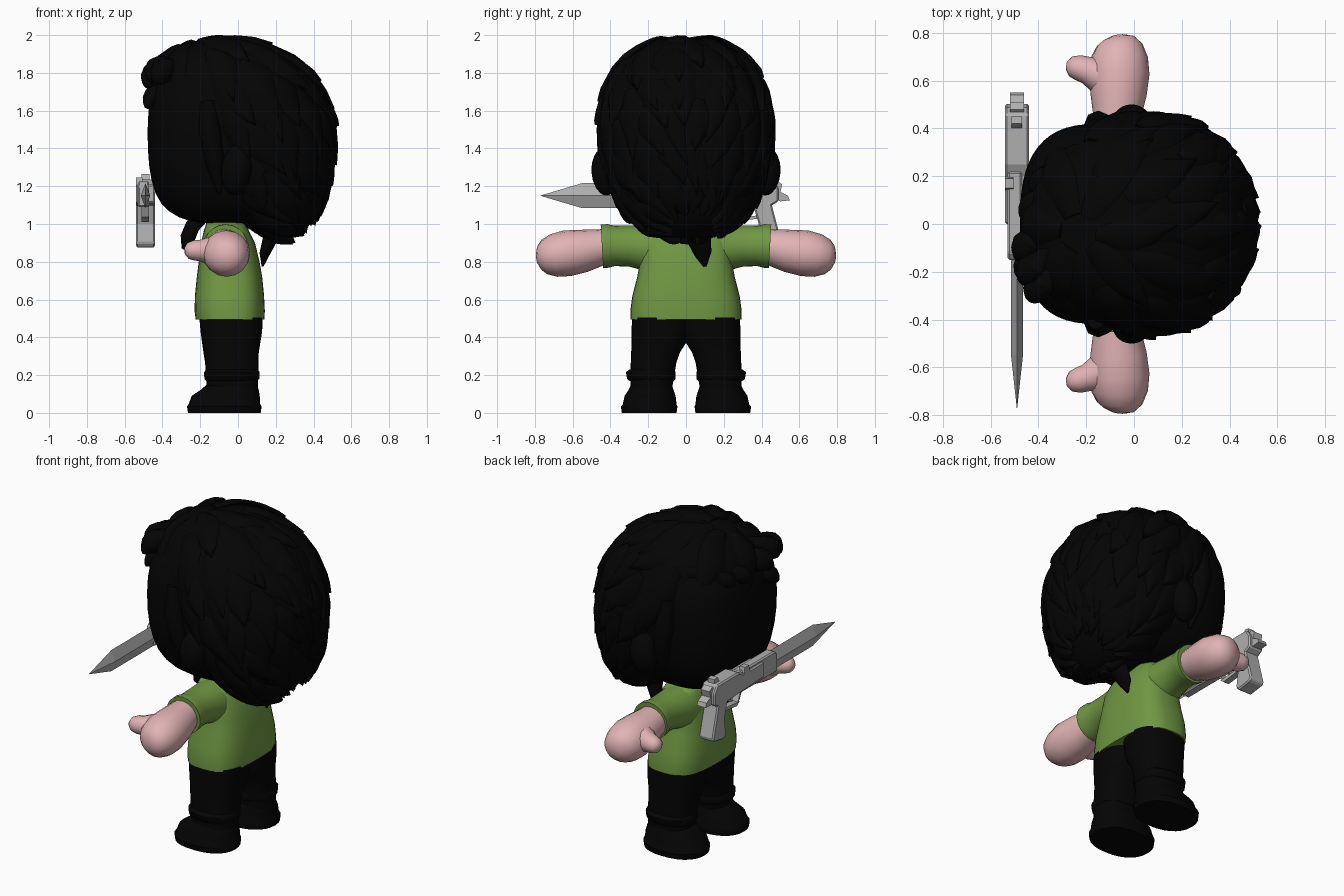
import bpy, bmesh, math, random
from mathutils import Vector
from mathutils.bvhtree import BVHTree

if "Cube" in bpy.data.objects:
    bpy.data.objects.remove(bpy.data.objects["Cube"])

random.seed(4)


def material(name, rgb):
    m = bpy.data.materials.new(name)
    m.diffuse_color = (*rgb, 1)
    m.use_nodes = True
    m.node_tree.nodes["Principled BSDF"].inputs["Base Color"].default_value = m.diffuse_color
    return m


BLACK = material("soft black", (0.0012, 0.0012, 0.0012))
GREEN = material("leaf green", (0.16, 0.31, 0.055))
SKIN = material("pink skin", (0.76, 0.45, 0.46))
GREY = material("steel grey", (0.43, 0.43, 0.43))


def finish(name, bm, mat, smooth=True, subsurf=0):
    bmesh.ops.recalc_face_normals(bm, faces=bm.faces)
    me = bpy.data.meshes.new(name)
    bm.to_mesh(me)
    bm.free()
    me.materials.append(mat)
    if smooth:
        me.shade_smooth()
        me.set_sharp_from_angle(angle=math.radians(50))
    ob = bpy.data.objects.new(name, me)
    bpy.context.collection.objects.link(ob)
    if subsurf:
        ob.modifiers.new("round", "SUBSURF").levels = subsurf
        ob.modifiers["round"].render_levels = subsurf
    return ob


def add_loft(bm, rings):
    """Skin a list of equal rings and cap both ends."""
    vs = [[bm.verts.new(p) for p in r] for r in rings]
    n = len(vs[0])
    for a, b in zip(vs, vs[1:]):
        for i in range(n):
            bm.faces.new((a[i], a[(i + 1) % n], b[(i + 1) % n], b[i]))
    bm.faces.new(vs[0][::-1])
    bm.faces.new(vs[-1])


def slices(name, rows, mat, sides=28, power=2.3, subsurf=0):
    """Loft of horizontal rounded slices: z, x0, x1, y0, y1."""
    rings = []
    for z, x0, x1, y0, y1 in rows:
        ring = []
        for i in range(sides):
            a = math.tau * i / sides
            c, s = math.cos(a), math.sin(a)
            ex = math.copysign(abs(c) ** (2 / power), c)
            ey = math.copysign(abs(s) ** (2 / power), s)
            ring.append(((x0 + x1) / 2 + ex * (x1 - x0) / 2,
                         (y0 + y1) / 2 + ey * (y1 - y0) / 2, z))
        rings.append(ring)
    bm = bmesh.new()
    add_loft(bm, rings)
    return finish(name, bm, mat, subsurf=subsurf)


def tube(name, path, mat, sides=16, flat=1.0, subsurf=0):
    """Round limb or lock along (x, y, z, radius) points."""
    pts = [Vector(p[:3]) for p in path]
    rings = []
    for i, p in enumerate(pts):
        t = (pts[min(i + 1, len(pts) - 1)] - pts[max(i - 1, 0)]).normalized()
        ref = Vector((1, 0, 0)) if abs(t.x) < 0.8 else Vector((0, 0, 1))
        u = (ref - t * ref.dot(t)).normalized()
        v = t.cross(u)
        r = path[i][3]
        rings.append([p + u * r * flat * math.cos(math.tau * k / sides)
                      + v * r * math.sin(math.tau * k / sides) for k in range(sides)])
    bm = bmesh.new()
    add_loft(bm, rings)
    return finish(name, bm, mat, subsurf=subsurf)


def plate(name, profile, x0, x1, bevel=0.008):
    """Flat-faced metal part cut from a (y, z) outline."""
    bm = bmesh.new()
    add_loft(bm, [[(x, y, z) for y, z in profile] for x in (x0, x1)])
    ob = finish(name, bm, GREY, smooth=False)
    if bevel:
        b = ob.modifiers.new("bevel", "BEVEL")
        b.width, b.segments = bevel, 1
    return ob


def sym(rows):
    return [(z, a, b, -h, h) for z, a, b, h in rows]


# Face block and neck
slices("face", sym([(1.0, -.2, .1, .16), (1.03, -.32, .16, .25), (1.1, -.415, .2, .33),
                    (1.22, -.465, .22, .39), (1.4, -.483, .22, .425), (1.6, -.48, .2, .425),
                    (1.75, -.455, .15, .38), (1.86, -.36, .1, .28)]), BLACK, power=2.7, subsurf=1)
slices("neck", sym([(.93, -.17, .05, .11), (1.06, -.17, .07, .12)]), BLACK)

# Hair mass
hair = slices("hair_mass", sym([
    (.92, .2, .28, .1), (.96, .12, .34, .21), (1.02, .04, .40, .30), (1.12, -.06, .45, .37),
    (1.25, -.17, .485, .415), (1.4, -.29, .505, .45), (1.55, -.42, .505, .46),
    (1.7, -.46, .45, .435), (1.8, -.45, .385, .39), (1.875, -.415, .29, .33),
    (1.93, -.345, .18, .25), (1.965, -.25, .09, .17), (1.98, -.12, 0, .07)]), BLACK,
    sides=32, power=2.03, subsurf=1)

# Overlapping long locks swept back over the hair surface from the hairline
bm = bmesh.new()
bm.from_mesh(hair.data)
surface = BVHTree.FromBMesh(bm)
bm.free()
CENTRE = Vector((.08, 0, 1.45))
POLE = Vector((-.52, -.06, .86)).normalized()
E1 = POLE.cross(Vector((0, 1, 0))).normalized()
E2 = POLE.cross(E1)


def on_hair(theta, phi):
    d = POLE * math.cos(theta) + (E1 * math.cos(phi) + E2 * math.sin(phi)) * math.sin(theta)
    hit = surface.ray_cast(CENTRE, d)[0]
    return (hit if hit else CENTRE + d * .45), d


bm = bmesh.new()
for row in range(9):
    theta = .12 + row * .3
    count = int(5 + 12 * math.sin(theta))
    for k in range(count):
        phi = math.tau * (k + .5 * (row % 2) + random.uniform(-.2, .2)) / count
        length = random.uniform(.6, .85)
        if theta + length > 2.95:
            length = 2.95 - theta
        end, _ = on_hair(theta + length, phi)
        if length < .3 or (end.x < -.08 and end.z < 1.6):
            continue
        width, bend = random.uniform(.08, .11), random.uniform(-.15, .15)
        steps, rings = 11, []
        for i in range(steps):
            t = i / (steps - 1)
            th = theta + length * t
            ph = phi + bend * t * t / max(math.sin(th), .35)
            p, d = on_hair(th, ph)
            q, _ = on_hair(th + .03, ph)
            side = (q - p).cross(d).normalized()
            w = width * max(.03, min(1, .45 + 1.6 * t) * (1 - t ** 2.4))
            lift = .002 + .018 * t
            rings.append([p + side * w * s + d * (lift * k1 + k2)
                          for s, k1, k2 in ((-1, 1, -.018), (-.6, 1, .004), (0, 1, .011),
                                            (.6, 1, .004), (1, 1, -.018), (0, 1, -.035))])
        add_loft(bm, rings)
finish("hair_locks", bm, BLACK)

# Swept fringe tuft
for i, (x, y, z, r) in enumerate([(-.39, -.24, 1.82, .09), (-.42, -.17, 1.83, .09),
                                  (-.44, -.07, 1.80, .09), (-.44, -.14, 1.69, .07),
                                  (-.40, .02, 1.83, .08), (-.42, .10, 1.77, .07),
                                  (-.38, .2, 1.76, .07)]):
    tube(f"fringe_lock_{i}", [(x + .2, y + .12, z + .05, .03), (x + .1, y + .07, z + .03, r),
                              (x, y, z, r), (x - .03, y - .05, z - .03, r * .75),
                              (x - .045, y - .08, z - .08, .012)], BLACK, 12, .9, 1)

# Nape tail, lower back points, chest pendant
tube("nape_tail", [(.2, .04, 1.02, .08), (.17, .07, .92, .065), (.14, .09, .84, .045),
                   (.13, .1, .775, .008)], BLACK, 8, .6)
for i, y in enumerate((-.22, -.13, -.04, .05, .15, .23)):
    low = .9 + 1.4 * y * y
    tube(f"nape_point_{i}", [(.32 - abs(y) * .3, y, low + .17, .06),
                             (.29 - abs(y) * .3, y, low + .08, .055),
                             (.25 - abs(y) * .3, y, low, .008)], BLACK, 8, .6)
tube("pendant", [(-.19, 0, 1.03, .03), (-.24, 0, .99, .04), (-.265, 0, .93, .04),
                 (-.27, 0, .88, .03), (-.24, 0, .85, .012)], BLACK, 10)

# Shirt body
slices("shirt", sym([(.495, -.224, .14, .295), (.54, -.23, .142, .295), (.62, -.228, .138, .284),
                     (.72, -.218, .128, .258), (.8, -.208, .114, .244), (.9, -.196, .09, .24),
                     (.96, -.182, .06, .225), (.99, -.172, .043, .19), (1.01, -.165, .03, .14)]),
       GREEN, sides=36, power=2.8)

for s, tag in ((-1, "right"), (1, "left")):
    # Sleeve with hem, arm and thumb
    tube(f"{tag}_sleeve", [(-.065, s * .1, .865, .128), (-.065, s * .19, .872, .126),
                           (-.065, s * .24, .878, .117), (-.065, s * .3, .884, .109),
                           (-.065, s * .38, .884, .107), (-.065, s * .41, .884, .115),
                           (-.065, s * .445, .882, .116)], GREEN, 20)
    tube(f"{tag}_arm", [(-.07, s * .4, .885, .09), (-.07, s * .46, .875, .098),
                        (-.065, s * .54, .858, .113), (-.062, s * .63, .845, .122),
                        (-.06, s * .70, .833, .114), (-.06, s * .75, .825, .092),
                        (-.064, s * .775, .82, .065), (-.066, s * .79, .818, .025)],
         SKIN, 16, 1.04)
    tube(f"{tag}_thumb", [(-.11, s * .61, .855, .085), (-.16, s * .63, .858, .072),
                          (-.2, s * .645, .86, .057), (-.235, s * .655, .86, .053),
                          (-.265, s * .66, .858, .042), (-.282, s * .662, .856, .018)], SKIN, 12)
    # Ear-level side bump and sideburn
    tube(f"{tag}_ear", [(-.02, s * .41, 1.15, .02), (-.02, s * .425, 1.19, .06),
                        (-.01, s * .43, 1.28, .082), (0, s * .425, 1.36, .07),
                        (0, s * .41, 1.43, .02)], BLACK, 12, 1.1, 1)
    tube(f"{tag}_sideburn", [(-.16, s * .40, 1.65, .04), (-.15, s * .415, 1.5, .06),
                             (-.12, s * .405, 1.32, .05), (-.1, s * .37, 1.16, .008)], BLACK, 8)

    # Trouser leg, cuff and boot
    def leg_part(name, rows, **kw):
        slices(f"{tag}_{name}", [(z, a, b, s * c, s * d) for z, a, b, c, d in rows], BLACK, **kw)
    leg_part("trouser", [(.12, -.165, .105, .075, .292), (.2, -.168, .108, .062, .297),
                         (.27, -.175, .108, .05, .292), (.32, -.183, .11, .032, .29),
                         (.37, -.19, .118, 0, .289), (.43, -.198, .128, -.02, .289),
                         (.505, -.205, .13, -.02, .285)], power=2.5)
    leg_part("cuff", [(.17, -.17, .1, .065, .3), (.18, -.178, .113, .055, .312),
                      (.215, -.18, .115, .055, .318), (.23, -.168, .105, .065, .3)])
    leg_part("boot", [(0, -.265, .12, .05, .34), (.035, -.27, .125, .045, .345),
                      (.045, -.262, .118, .05, .335), (.09, -.245, .115, .055, .325),
                      (.12, -.2, .11, .065, .305), (.15, -.165, .1, .075, .29)])

# Floating weapon: body, barrel, grip, guard, trigger, hammer, sights
X = -.49
plate("weapon_body", [(.0, 1.11), (.25, 1.10), (.44, 1.09), (.49, 1.12), (.49, 1.19),
                      (.46, 1.235), (.25, 1.235), (.2, 1.21), (0, 1.21)], X - .05, X + .05)
plate("weapon_barrel", [(-.15, 1.09), (.22, 1.09), (.22, 1.225), (-.12, 1.225), (-.15, 1.2)],
      X - .04, X + .02)
plate("weapon_grip", [(.35, 1.12), (.45, 1.12), (.47, 1.04), (.505, .91), (.49, .89),
                      (.39, .875), (.37, .9), (.385, 1.0)], X - .05, X + .05)
for y0, z0, y1, z1 in ((.17, 1.1, .2, 1.04), (.2, 1.03, .38, 1.045)):
    plate("trigger_guard", [(y0, z0), (y1, z1), (y1 + .02, z1 - .015), (y0 + .025, z0 - .02)],
          X - .02, X + .02, 0)
plate("trigger", [(.26, 1.11), (.29, 1.11), (.27, 1.05), (.255, 1.05)], X - .012, X + .012, 0)
plate("hammer", [(.45, 1.14), (.50, 1.12), (.55, 1.125), (.54, 1.15), (.5, 1.17),
                 (.51, 1.21), (.48, 1.23), (.45, 1.2)], X - .03, X + .03, 0)
plate("rear_sight", [(.40, 1.23), (.45, 1.23), (.45, 1.26), (.42, 1.265)], X - .022, X + .022, 0)
plate("front_sight", [(.14, 1.2), (.2, 1.2), (.19, 1.245), (.15, 1.245)], X - .05, X - .015, 0)

# Blade with a diamond cross-section
bm = bmesh.new()
add_loft(bm, [[(X + w, y, 1.15), (X, y, 1.15 + h), (X - w, y, 1.15), (X, y, 1.15 - h)]
              for y, w, h in ((-.1, .025, .066), (-.55, .025, .066), (-.77, .001, .001))])
finish("blade", bm, GREY, smooth=False)
